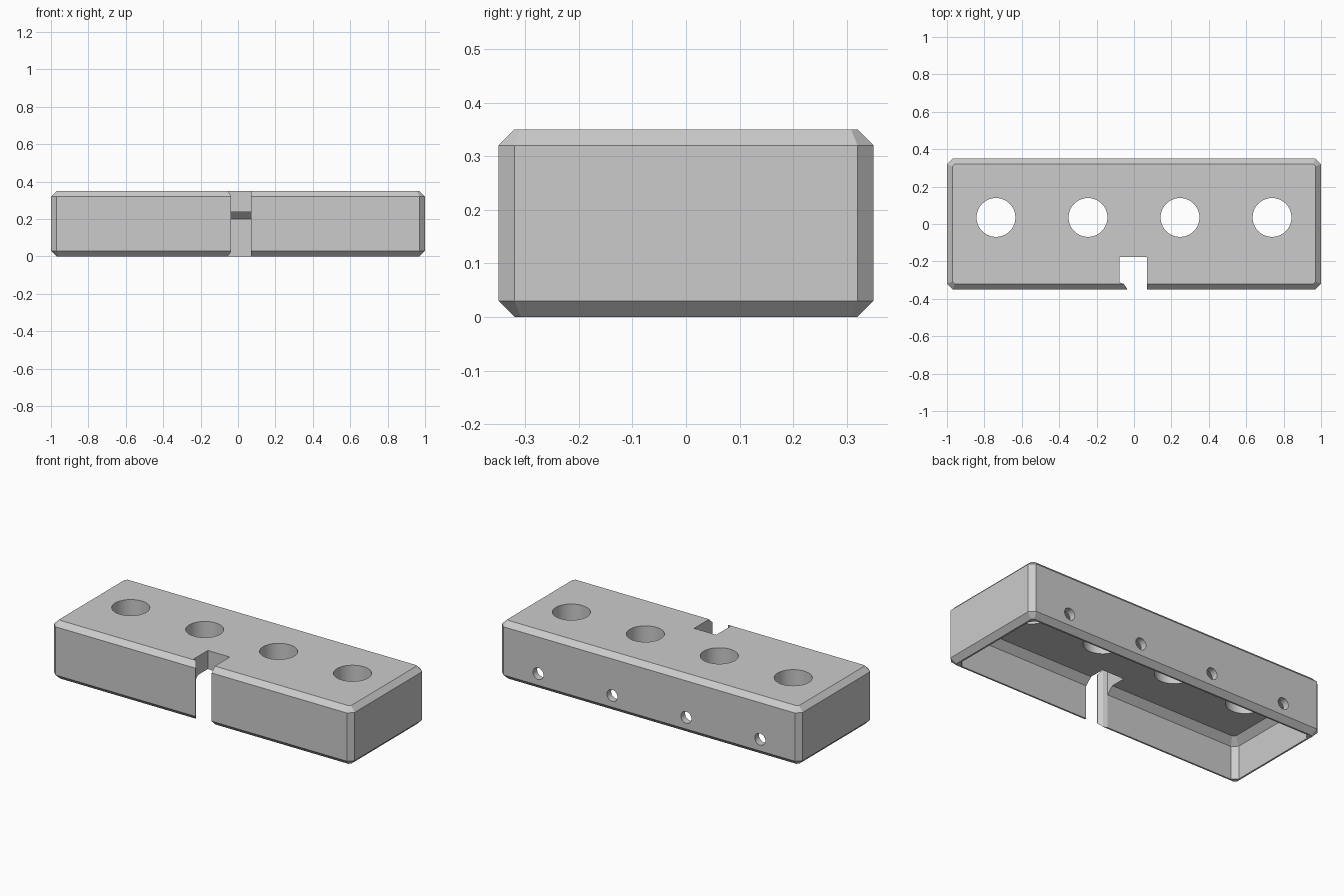
import bpy, bmesh, math
from mathutils import Matrix

cube = bpy.data.objects.get("Cube")
if cube:
    bpy.data.objects.remove(cube, do_unlink=True)

grey = bpy.data.materials.new("plain grey")
grey.use_nodes = True
colour = (0.6, 0.6, 0.6, 1)
grey.diffuse_color = colour
grey.node_tree.nodes["Principled BSDF"].inputs["Base Color"].default_value = colour


def make_object(name, bm):
    bmesh.ops.recalc_face_normals(bm, faces=bm.faces)
    mesh = bpy.data.meshes.new(name)
    bm.to_mesh(mesh)
    bm.free()
    mesh.materials.append(grey)
    obj = bpy.data.objects.new(name, mesh)
    bpy.context.collection.objects.link(obj)
    return obj


def loft(bm, rings):
    """Skin a list of equal-length point rings and return the vertex rings."""
    rows = [[bm.verts.new(p) for p in ring] for ring in rings]
    for a, b in zip(rows, rows[1:]):
        for i in range(len(a)):
            j = (i + 1) % len(a)
            bm.faces.new((a[i], a[j], b[j], b[i]))
    return rows


def cut_corner_ring(inset, corner, z):
    """Rectangle with cut corners, inset from the outer size."""
    x, y, c = 1 - inset, 0.35 - inset, corner
    quarter = [(x, y - c), (x - c, y)]
    back = quarter + [(-px, py) for px, py in reversed(quarter)]
    front = [(px, -py) for px, py in reversed(back)]
    return [(px, py, z) for px, py in back + front]


# Hollow cover: up the outside, and up the inside to a chamfered ceiling
wall, bevel = 0.04, 0.03
bm = bmesh.new()
outside = loft(bm, [cut_corner_ring(bevel, 0.012, 0), cut_corner_ring(0, 0.03, bevel),
                    cut_corner_ring(0, 0.03, 0.32), cut_corner_ring(bevel, 0.012, 0.35)])
inside = loft(bm, [cut_corner_ring(wall, 0.03, 0), cut_corner_ring(wall, 0.03, 0.2),
                   cut_corner_ring(0.08, 0.015, 0.238)])
bm.faces.new(outside[-1])
bm.faces.new(inside[-1])
for i in range(len(outside[0])):
    j = (i + 1) % len(outside[0])
    bm.faces.new((outside[0][i], outside[0][j], inside[0][j], inside[0][i]))
cover = make_object("hollow_cover", bm)

# Front slot with a narrow lip on one side
slot = [(0.07, -0.5), (0.07, -0.177), (-0.077, -0.177), (-0.077, -0.312),
        (-0.055, -0.32), (-0.037, -0.345), (-0.037, -0.5)]
bm = bmesh.new()
bottom, top = loft(bm, [[(x, y, z) for x, y in slot] for z in (-0.2, 0.6)])
bm.faces.new(bottom)
bm.faces.new(top)
cutters = [make_object("slot_cutter", bm)]


def drill(name, radius, depth, place):
    bm = bmesh.new()
    bmesh.ops.create_cone(bm, cap_ends=True, segments=40, radius1=radius,
                          radius2=radius, depth=depth, matrix=place)
    cutters.append(make_object(name, bm))


# Four large top holes and four small back-wall holes
for x in (-0.738, -0.246, 0.246, 0.738):
    drill("top_hole_cutter", 0.104, 0.4, Matrix.Translation((x, 0.035, 0.35)))
    drill("back_hole_cutter", 0.035, 0.2,
          Matrix.Translation((x, 0.35, 0.1)) @ Matrix.Rotation(math.pi / 2, 4, 'X'))

for cutter in cutters:
    cutter.hide_render = True
    cut = cover.modifiers.new(cutter.name, 'BOOLEAN')
    cut.operation = 'DIFFERENCE'
    cut.solver = 'EXACT'
    cut.object = cutter

# Bake the cuts and drop the cutters
graph = bpy.context.evaluated_depsgraph_get()
baked = bpy.data.meshes.new_from_object(cover.evaluated_get(graph))
cover.modifiers.clear()
cover.data = baked
for cutter in cutters:
    bpy.data.objects.remove(cutter, do_unlink=True)

# Smooth hole walls, crisp edges
bpy.ops.object.select_all(action='DESELECT')
cover.select_set(True)
bpy.context.view_layer.objects.active = cover
bpy.ops.object.shade_smooth_by_angle(angle=math.radians(20))
